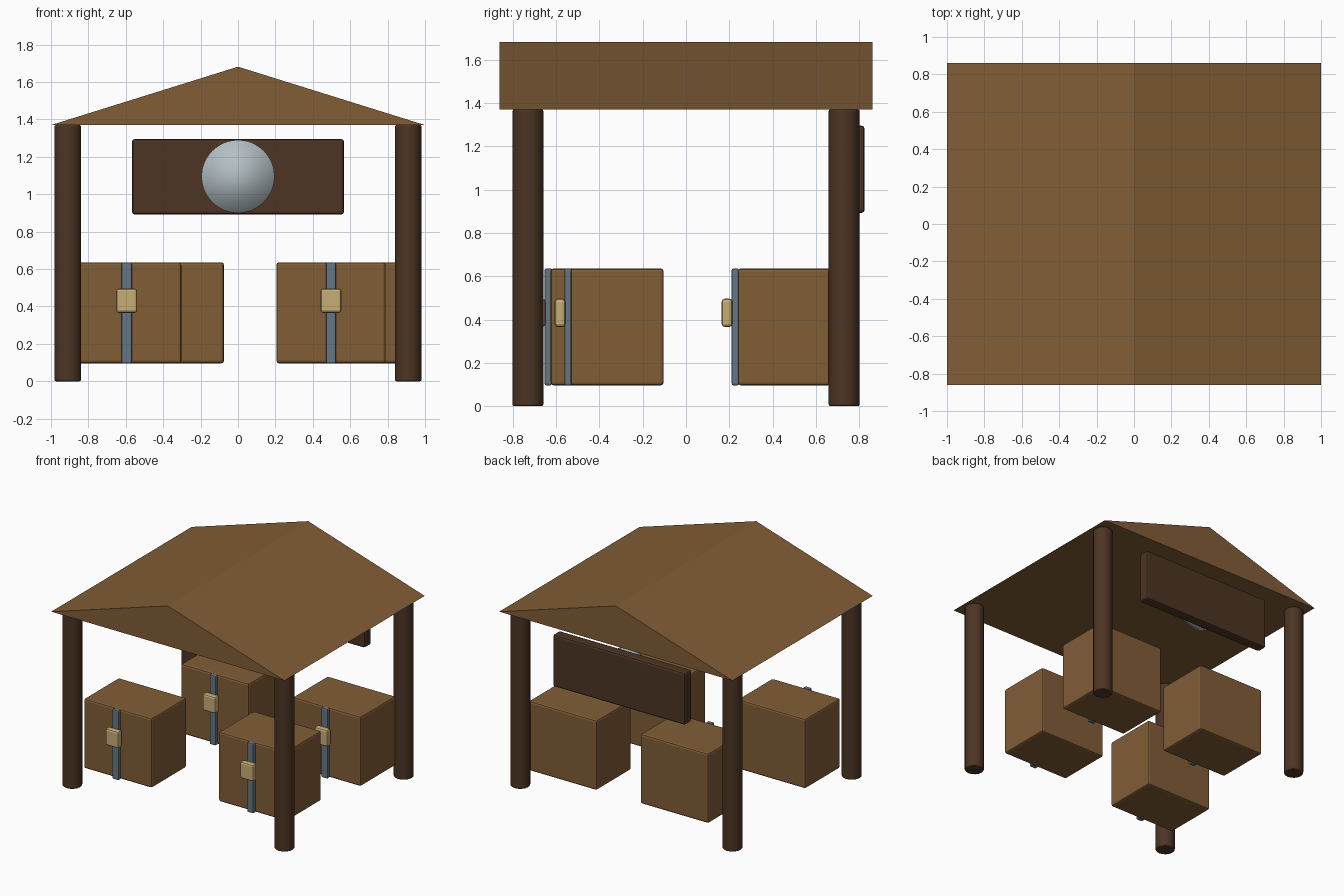
import bpy, bmesh, math
from mathutils import Matrix

if "Cube" in bpy.data.objects:
    bpy.data.objects.remove(bpy.data.objects["Cube"])


def mat(name, rgb):
    m = bpy.data.materials.new(name)
    m.diffuse_color = (*rgb, 1)
    m.use_nodes = True
    m.node_tree.nodes["Principled BSDF"].inputs["Base Color"].default_value = m.diffuse_color
    return m


WOOD = mat("light wood", (0.22, 0.11, 0.037))
DARK = mat("dark wood", (0.073, 0.035, 0.017))
STEEL = mat("blue grey steel", (0.13, 0.185, 0.23))
BRASS = mat("pale brass", (0.57, 0.42, 0.18))
SILVER = mat("silver", (0.45, 0.52, 0.55))


def finish(name, bm, material, bevel=0.0, smooth=None):
    me = bpy.data.meshes.new(name)
    bmesh.ops.recalc_face_normals(bm, faces=bm.faces)
    bm.to_mesh(me)
    bm.free()
    me.materials.append(material)
    ob = bpy.data.objects.new(name, me)
    bpy.context.collection.objects.link(ob)
    if bevel:
        mod = ob.modifiers.new("bevel", 'BEVEL')
        mod.width, mod.segments = bevel, 2
        mod.limit_method, mod.angle_limit = 'ANGLE', math.radians(40)
    if smooth:
        bpy.ops.object.select_all(action='DESELECT')
        ob.select_set(True)
        bpy.context.view_layer.objects.active = ob
        bpy.ops.object.shade_smooth_by_angle(angle=math.radians(smooth))
    return ob


def box(name, lo, hi, material, bevel):
    bm = bmesh.new()
    bmesh.ops.create_cube(bm, size=1)
    for v in bm.verts:
        v.co = [lo[i] + (v.co[i] + 0.5) * (hi[i] - lo[i]) for i in range(3)]
    return finish(name, bm, material, bevel)


def cylinder(name, centre, r, depth, sides, material, bevel, smooth, rot=None):
    bm = bmesh.new()
    m = Matrix.Translation(centre) @ (rot or Matrix())
    bmesh.ops.create_cone(bm, cap_ends=True, segments=sides, radius1=r,
                          radius2=r, depth=depth, matrix=m)
    return finish(name, bm, material, bevel, smooth)


# Gabled roof: solid triangular prism
bm = bmesh.new()
gable = bm.faces.new([bm.verts.new((x, -0.86, z))
                      for x, z in ((-1, 1.37), (1, 1.37), (0, 1.682))])
ext = bmesh.ops.extrude_face_region(bm, geom=[gable], use_keep_orig=True)
bmesh.ops.translate(bm, vec=(0, 1.72, 0),
                    verts=[g for g in ext["geom"] if isinstance(g, bmesh.types.BMVert)])
finish("roof", bm, WOOD)

# Four corner posts
for sx, side in ((-1, "left"), (1, "right")):
    for sy, end in ((-1, "front"), (1, "back")):
        cylinder(f"{end}_{side}_post", (sx * 0.91, sy * 0.73, 0.685),
                 0.071, 1.37, 16, DARK, 0.008, 35)

# Back board with round plate
box("back_board", (-0.567, 0.74, 0.892), (0.567, 0.825, 1.295), DARK, 0.015)
cylinder("round_plate", (0, 0.72, 1.095), 0.195, 0.065, 48, SILVER, 0, 180,
         Matrix.Rotation(math.pi / 2, 4, 'X'))

# Four chests with strap and latch: centre x, front y
chests = {"front_left": (-0.595, -0.625), "front_right": (0.497, -0.533),
          "back_left": (-0.367, 0.239), "back_right": (0.592, 0.239)}
for n, (x, y) in chests.items():
    box(f"{n}_chest", (x - 0.292, y, 0.096), (x + 0.292, y + 0.43, 0.636), WOOD, 0.014)
    box(f"{n}_strap", (x - 0.027, y - 0.028, 0.096), (x + 0.027, y + 0.005, 0.636),
        STEEL, 0.008)
    box(f"{n}_latch", (x - 0.056, y - 0.074, 0.366), (x + 0.056, y - 0.024, 0.496),
        BRASS, 0.014)
